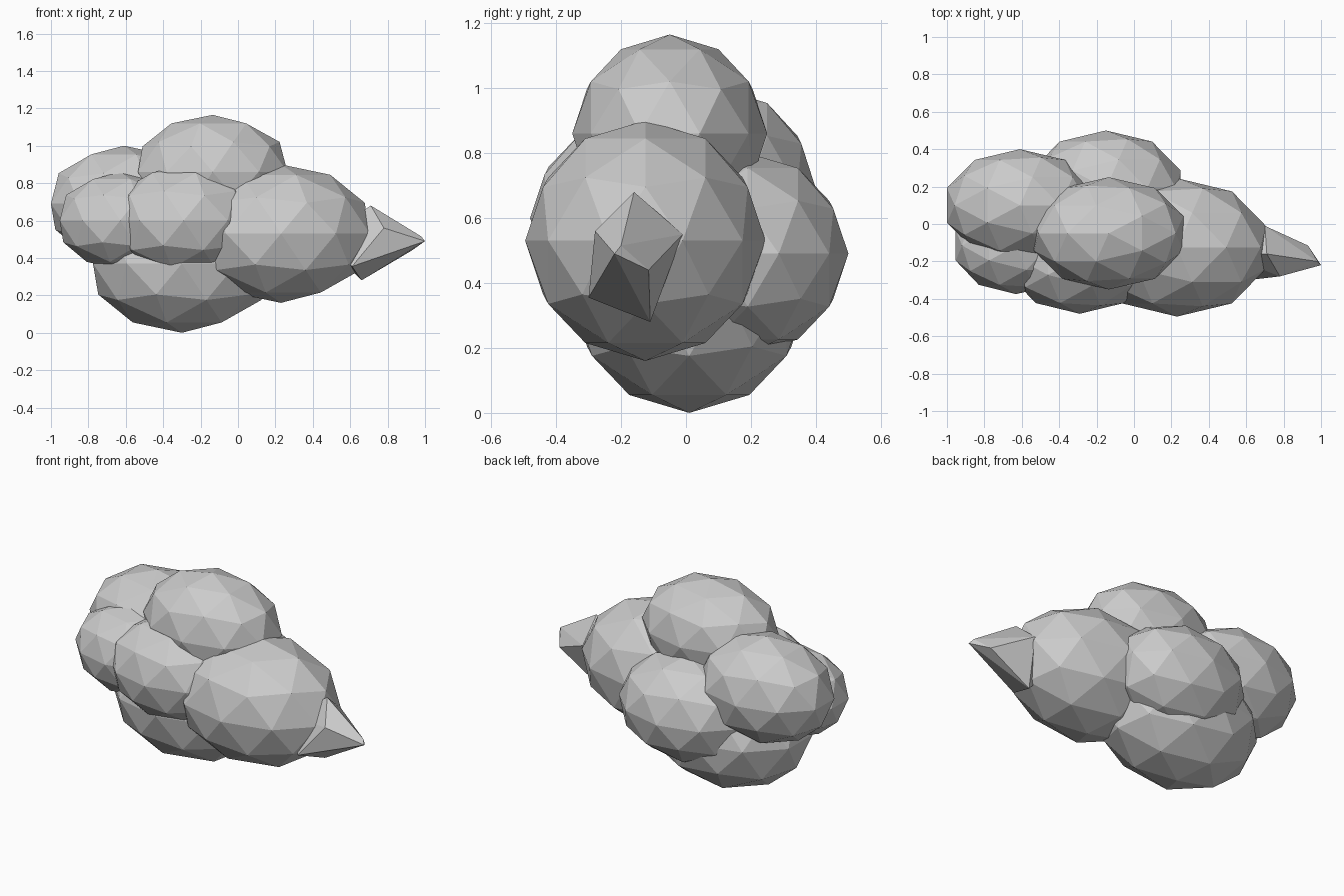
import bpy, bmesh
from math import pi
from mathutils import Matrix, Vector

if "Cube" in bpy.data.objects:
    bpy.data.objects.remove(bpy.data.objects["Cube"])


def finish(bm, name):
    mesh = bpy.data.meshes.new(name)
    bm.to_mesh(mesh)
    bm.free()
    bpy.context.collection.objects.link(bpy.data.objects.new(name, mesh))


def puff(name, centre, size, turn=0):
    # faceted stretched ball
    bm = bmesh.new()
    m = (Matrix.Translation(centre) @ Matrix.Rotation(turn, 4, 'Z')
         @ Matrix.Diagonal(Vector((*size, 1))))
    bmesh.ops.create_icosphere(bm, subdivisions=2, radius=1, matrix=m)
    finish(bm, name)


# Overlapping cloud puffs
puff("bottom_puff", (-0.30, 0.01, 0.37), (0.50, 0.37, 0.37))
puff("right_puff", (0.23, -0.125, 0.53), (0.50, 0.37, 0.37))
puff("back_puff", (-0.15, 0.19, 0.49), (0.42, 0.31, 0.31))
puff("left_puff", (-0.61, 0.10, 0.69), (0.41, 0.30, 0.31))
puff("front_left_puff", (-0.63, -0.115, 0.60), (0.34, 0.26, 0.26))
puff("front_puff", (-0.29, -0.18, 0.60), (0.40, 0.30, 0.30))
puff("top_puff", (-0.135, -0.05, 0.86), (0.42, 0.30, 0.305), pi)

# Pointed tip on the right end
bm = bmesh.new()
for p in [(1.0, -0.22, 0.49), (0.98, -0.20, 0.515), (0.93, -0.115, 0.44),
          (0.66, -0.11, 0.28), (0.61, -0.30, 0.355), (0.78, -0.28, 0.56),
          (0.71, -0.16, 0.68), (0.70, -0.01, 0.55), (0.45, -0.15, 0.50)]:
    bm.verts.new(p)
bmesh.ops.convex_hull(bm, input=bm.verts)
bmesh.ops.recalc_face_normals(bm, faces=bm.faces)
finish(bm, "pointed_tip")
